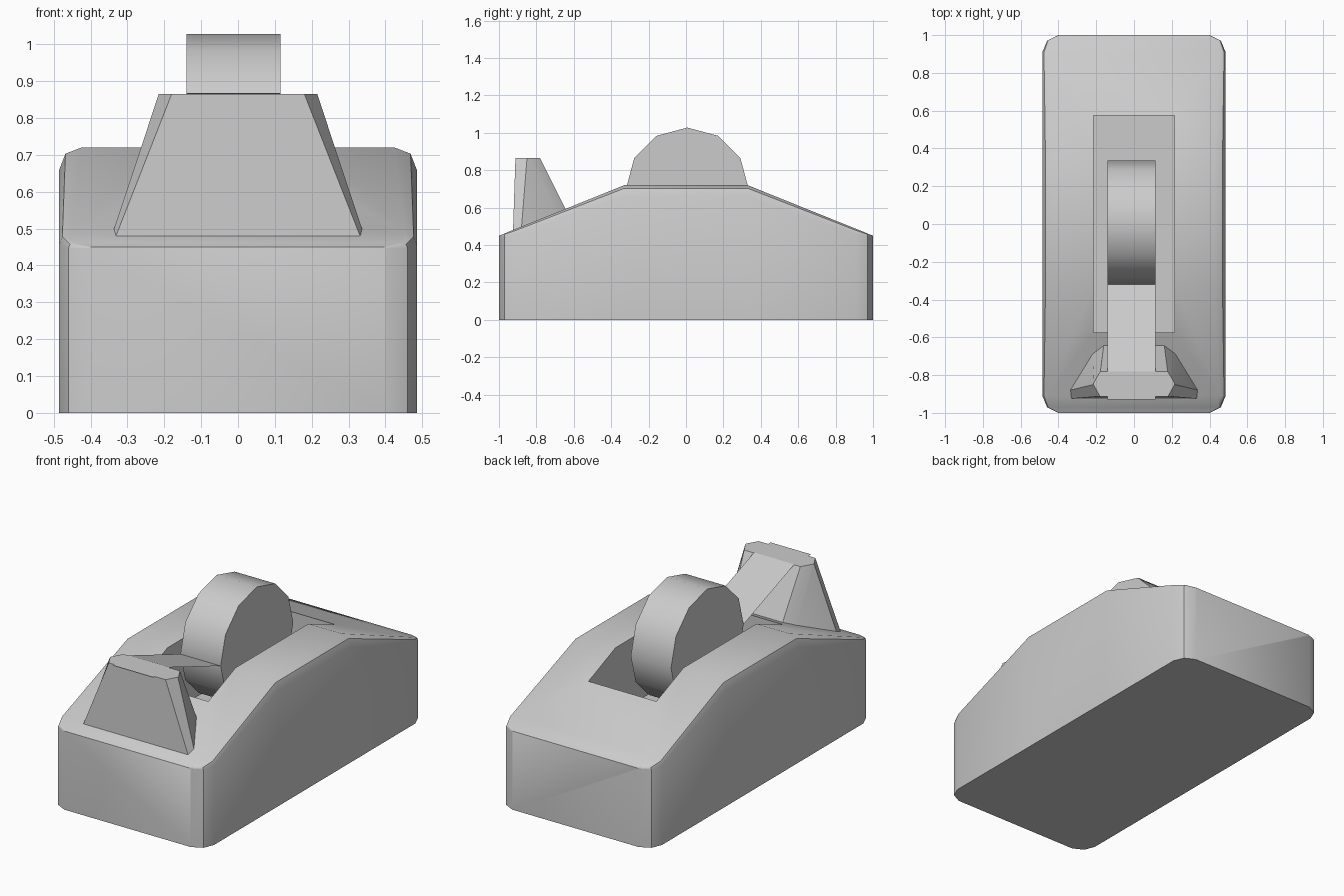
import bpy, bmesh
from math import pi, sin, cos, radians

if "Cube" in bpy.data.objects:
    bpy.data.objects.remove(bpy.data.objects["Cube"])


def make(name, verts, faces, smooth=None):
    mesh = bpy.data.meshes.new(name)
    bm = bmesh.new()
    vs = [bm.verts.new(v) for v in verts]
    for f in faces:
        bm.faces.new([vs[i] for i in f])
    bmesh.ops.recalc_face_normals(bm, faces=bm.faces)
    bm.to_mesh(mesh)
    bm.free()
    ob = bpy.data.objects.new(name, mesh)
    bpy.context.collection.objects.link(ob)
    if smooth:
        smooth_by_angle(ob, smooth)
    return ob


def smooth_by_angle(ob, angle):
    bpy.ops.object.select_all(action='DESELECT')
    ob.select_set(True)
    bpy.context.view_layer.objects.active = ob
    bpy.ops.object.shade_smooth_by_angle(angle=radians(angle))


def loft(name, loops, smooth=None):
    """Skin equal-length closed loops and cap both ends."""
    n = len(loops[0])
    verts = [v for loop in loops for v in loop]
    faces = [(k*n + i, k*n + (i+1) % n, (k+1)*n + (i+1) % n, (k+1)*n + i)
             for k in range(len(loops)-1) for i in range(n)]
    faces += [tuple(range(n)), tuple(range(len(verts)-n, len(verts)))]
    return make(name, verts, faces, smooth)


def mirrored(half):
    """Complete a loop from its +x half."""
    return half + [(-x, y, z) for x, y, z in reversed(half)]


def surface(y):
    return min(0.72, 0.45 + (1 - abs(y)) * 0.27 / 0.67)


# Body: cross-sections along y with rounded corners and shoulders
half_stations = [(1.0, 0.40, 0.004), (0.97, 0.46, 0.015),
                 (0.91, 0.485, 0.03), (0.33, 0.485, 0.06)]
stations = [(-y, w, r) for y, w, r in half_stations]
stations += list(reversed(half_stations))
sections = []
for y, w, r in stations:
    z = surface(y)
    sections.append(mirrored([(w, y, 0), (w, y, z-r),
                              (w-0.28*r, y, z-0.28*r), (w-r, y, z)]))
body = loft("body", sections)

# Recess that holds the roll
cutter = loft("slot_cutter", [[(x, y, z) for x, y in
              ((-0.215, -0.575), (0.215, -0.575), (0.215, 0.575), (-0.215, 0.575))]
              for z in (0.34, 1.0)])
cutter.hide_render = True
mod = body.modifiers.new("slot", 'BOOLEAN')
mod.object = cutter
mod.operation = 'DIFFERENCE'
mod.solver = 'EXACT'
bpy.context.view_layer.objects.active = body
bpy.ops.object.modifier_apply(modifier=mod.name)
bpy.data.objects.remove(cutter)
smooth_by_angle(body, 35)

# Tape roll: twelve-sided disc
loft("tape_roll", [[(x, 0.007 + 0.328*cos(i*pi/6), 0.7 + 0.328*sin(i*pi/6))
                    for i in range(12)] for x in (-0.14, 0.115)], 35)

# Cutting head: tapered block standing on the front slope
base = [(0.335, -0.925), (0.34, -0.88), (0.22, -0.685), (0.16, -0.64)]
top = [(0.18, -0.912), (0.215, -0.85), (0.212, -0.838), (0.178, -0.78)]
loft("cutting_head", [mirrored([(x, y, surface(y) - 0.01) for x, y in base]),
                      mirrored([(x, y, 0.865) for x, y in top])], 35)

# Loose tape: thin sheet from the roll over the head
path = [(-0.32, 0.70), (-0.78, 0.868), (-0.93, 0.868)]
make("tape_strip", [(x, y, z) for y, z in path for x in (-0.14, 0.115)],
     [(0, 1, 3, 2), (2, 3, 5, 4)])
